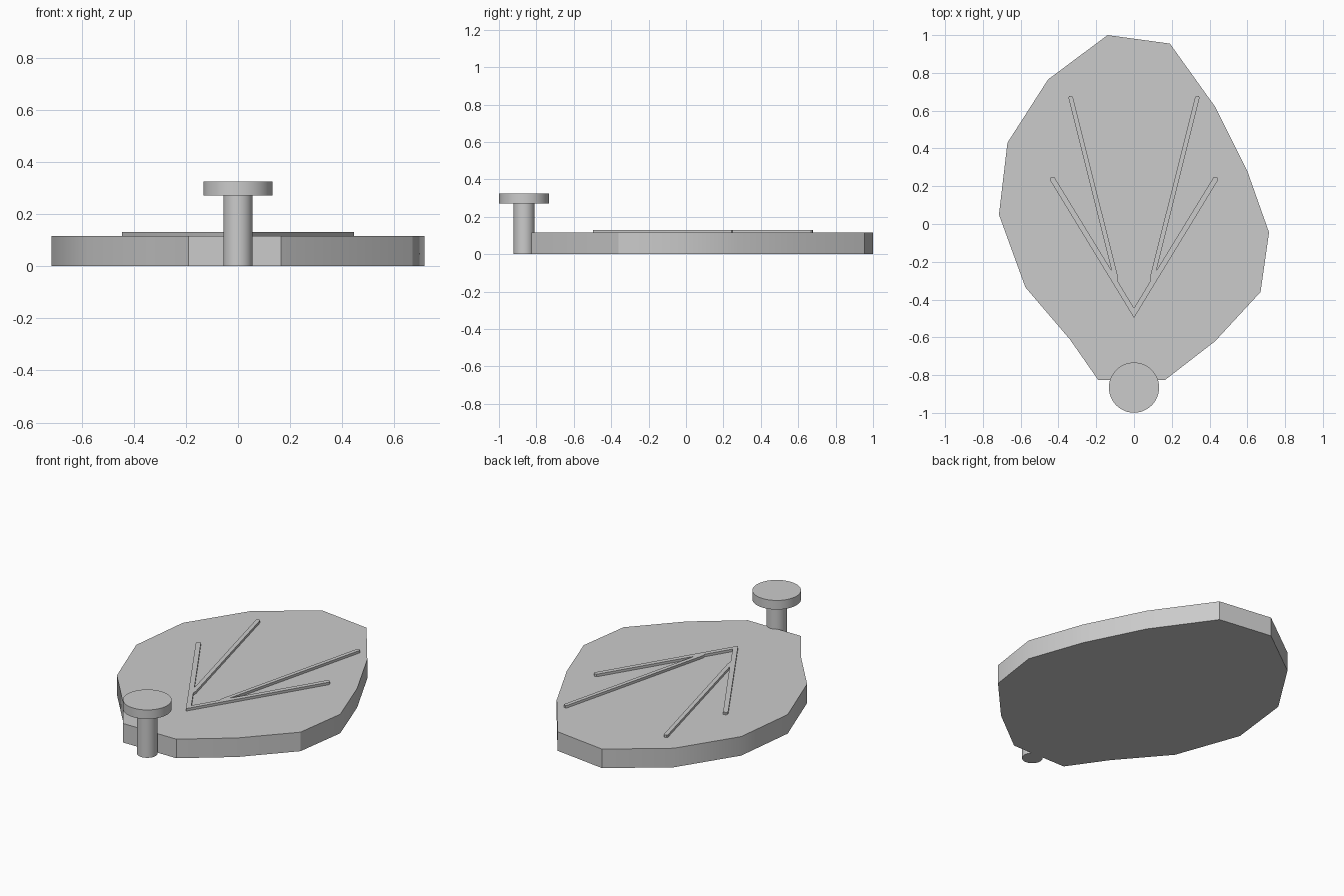
import bpy, bmesh, math

if "Cube" in bpy.data.objects:
    bpy.data.objects.remove(bpy.data.objects["Cube"], do_unlink=True)

grey = bpy.data.materials.new("plain grey")
grey.use_nodes = True
COLOUR = (0.6, 0.6, 0.6, 1)
grey.diffuse_color = COLOUR
grey.node_tree.nodes["Principled BSDF"].inputs["Base Color"].default_value = COLOUR


def prism(name, outline, z0, z1):
    """Extrude a flat outline from z0 up to z1."""
    bm = bmesh.new()
    face = bm.faces.new([bm.verts.new((x, y, z0)) for x, y in outline])
    top = bmesh.ops.extrude_face_region(bm, geom=[face])["geom"]
    for v in top:
        if isinstance(v, bmesh.types.BMVert):
            v.co.z = z1
    bmesh.ops.recalc_face_normals(bm, faces=bm.faces)
    mesh = bpy.data.meshes.new(name)
    bm.to_mesh(mesh)
    bm.free()
    obj = bpy.data.objects.new(name, mesh)
    bpy.context.collection.objects.link(obj)
    mesh.materials.append(grey)
    bpy.ops.object.select_all(action="DESELECT")
    obj.select_set(True)
    bpy.context.view_layer.objects.active = obj
    bpy.ops.object.shade_smooth_by_angle(angle=math.radians(30))
    return obj


def circle(radius, y, n=48):
    return [(radius * math.cos(i * math.tau / n), y + radius * math.sin(i * math.tau / n))
            for i in range(n)]


# Irregular faceted slab
slab = [(-0.14, 1), (0.19, 0.955), (0.43, 0.62), (0.6, 0.28), (0.715, -0.045),
        (0.67, -0.36), (0.43, -0.62), (0.165, -0.825), (-0.19, -0.825), (-0.34, -0.61),
        (-0.575, -0.335), (-0.715, 0.05), (-0.67, 0.43), (-0.455, 0.765)]
prism("slab", slab, 0, 0.115)

# Raised branching ribs: one half outline, mirrored
half = [(0, -0.497), (0.442, 0.228), (0.445, 0.242), (0.437, 0.25), (0.423, 0.25),
        (0.118, -0.248), (0.347, 0.668), (0.343, 0.677), (0.33, 0.678), (0.323, 0.67),
        (0.085, -0.28), (0.086, -0.303), (0, -0.445)]
mirrored = [(-x, y) for x, y in reversed(half[1:-1])]
prism("ribs", half + mirrored, 0.1, 0.13)

# Post with a flat round cap at the front
prism("post", circle(0.056, -0.866), 0, 0.28)
prism("post_cap", circle(0.133, -0.866), 0.27, 0.325)
